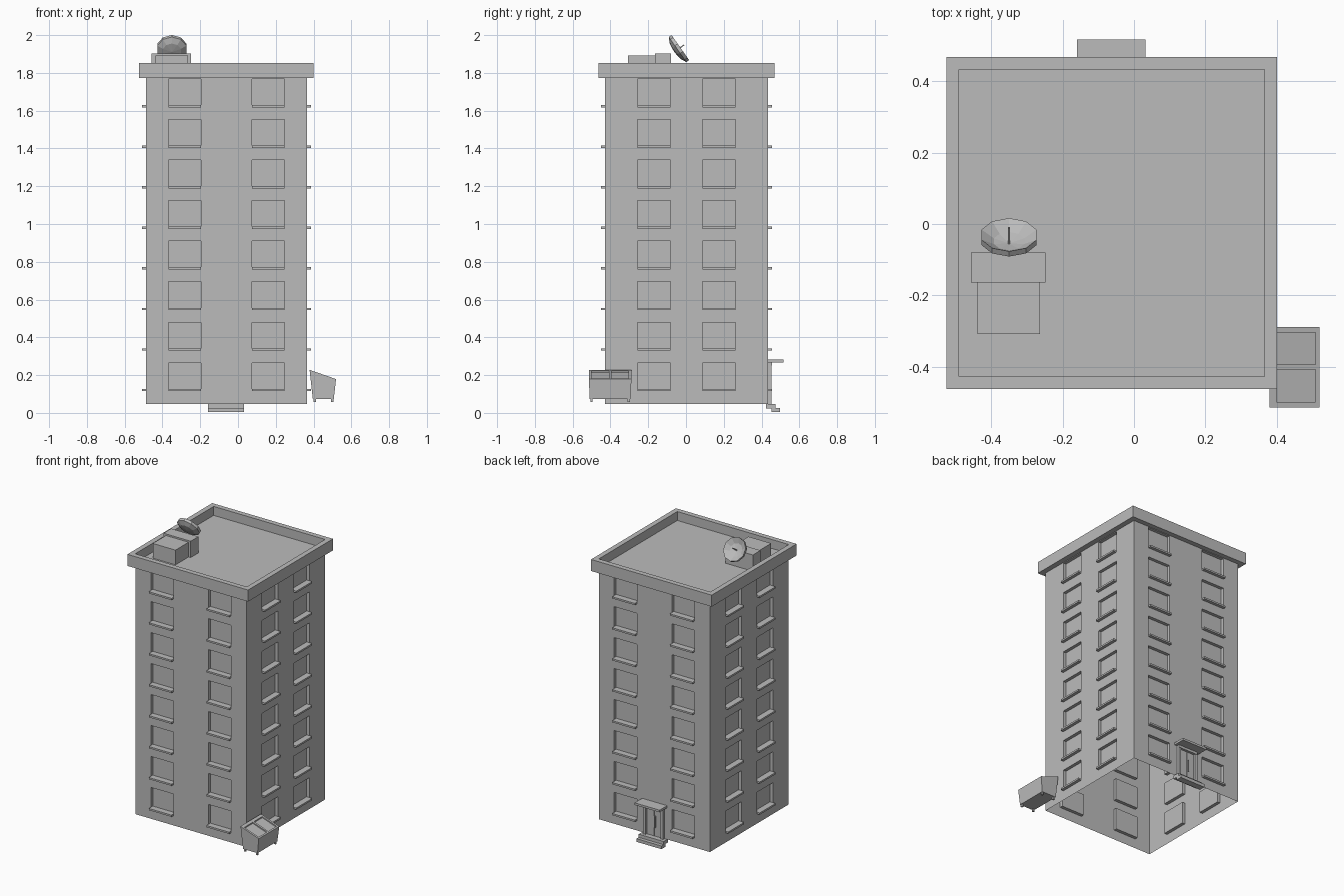
import bpy, bmesh
from math import radians, sin, cos, pi
from mathutils import Vector, Matrix

if "Cube" in bpy.data.objects:
    bpy.data.objects.remove(bpy.data.objects["Cube"])

COLOR = (0.5, 0.5, 0.5, 1)
grey = bpy.data.materials.new("plain_grey")
grey.use_nodes = True
grey.diffuse_color = COLOR
grey.node_tree.nodes["Principled BSDF"].inputs["Base Color"].default_value = COLOR


def finish(name, bm, recalc=True):
    bmesh.ops.remove_doubles(bm, verts=bm.verts, dist=1e-5)
    if recalc:
        bmesh.ops.recalc_face_normals(bm, faces=bm.faces)
    mesh = bpy.data.meshes.new(name)
    bm.to_mesh(mesh)
    bm.free()
    mesh.materials.append(grey)
    obj = bpy.data.objects.new(name, mesh)
    bpy.context.collection.objects.link(obj)
    return obj


def add_box(bm, x, y, z):
    """Add a box given its (min, max) range on each axis."""
    size = [b - a for a, b in (x, y, z)]
    mid = [(a + b) / 2 for a, b in (x, y, z)]
    m = Matrix.Translation(mid) @ Matrix.Diagonal((*size, 1))
    return bmesh.ops.create_cube(bm, size=1, matrix=m)["verts"]


def box(name, x, y, z):
    bm = bmesh.new()
    add_box(bm, x, y, z)
    return finish(name, bm)


def quad(bm, pts):
    return bm.faces.new([bm.verts.new(p) for p in pts])


# Tower walls: an open-bottomed shell with recessed windows, and sills
CX, CY = -0.061, 0.003
HALF_X, HALF_Y = 0.426, 0.4315
BASE, WALL_TOP = 0.048, 1.785
FLOORS, STEP, WIN_LOW, WIN_HIGH = 8, 0.2147, 0.117, 0.265
WIN_HALF, DEPTH = 0.087, 0.022
UP = Vector((0, 0, 1))

walls, sills = bmesh.new(), bmesh.new()
levels = [BASE]
for i in range(FLOORS):
    levels += [WIN_LOW + i * STEP, WIN_HIGH + i * STEP]
levels.append(WALL_TOP)

# outward direction, distance to wall, half width, window offset
sides = [((0, -1, 0), HALF_Y, HALF_X, 0.221), ((0, 1, 0), HALF_Y, HALF_X, 0.221),
         ((1, 0, 0), HALF_X, HALF_Y, 0.172), ((-1, 0, 0), HALF_X, HALF_Y, 0.172)]
for direction, dist, half, offset in sides:
    n = Vector(direction)
    t = UP.cross(n)

    def at(a, z, d=0):
        return Vector((CX, CY, 0)) + n * (dist + d) + t * a + UP * z

    cols = [-half, -offset - WIN_HALF, -offset + WIN_HALF,
            offset - WIN_HALF, offset + WIN_HALF, half]
    for c, (a0, a1) in enumerate(zip(cols, cols[1:])):
        for r, (z0, z1) in enumerate(zip(levels, levels[1:])):
            ring = [(a0, z0), (a1, z0), (a1, z1), (a0, z1)]
            if not (c % 2 and r % 2):
                quad(walls, [at(*p) for p in ring])
                continue
            quad(walls, [at(*p, -DEPTH) for p in ring])
            for p, q in zip(ring, ring[1:] + ring[:1]):
                quad(walls, [at(*p), at(*q), at(*q, -DEPTH), at(*p, -DEPTH)])
            lo, hi = at(a0, z0 - 0.002, -DEPTH), at(a1, z0 + 0.01, 0.021)
            add_box(sills, *[tuple(sorted(pair)) for pair in zip(lo, hi)])
finish("tower_walls", walls, recalc=False)
finish("window_sills", sills)

# Flat roof with a raised parapet
bm = bmesh.new()
add_box(bm, (-0.525, 0.401), (-0.462, 0.468), (1.772, 1.852))
top = max(bm.faces, key=lambda f: f.calc_center_median().z)
bmesh.ops.inset_region(bm, faces=[top], thickness=0.05)
hole = bmesh.ops.extrude_discrete_faces(bm, faces=[top])["faces"]
bmesh.ops.translate(bm, verts=hole[0].verts, vec=(0, 0, -0.062))
finish("roof_parapet", bm)

# Rooftop boxes
box("roof_unit_front", (-0.438, -0.264), (-0.308, -0.162), (1.788, 1.892))
box("roof_unit_back", (-0.457, -0.248), (-0.164, -0.08), (1.788, 1.903))

# Ten-sided dish: a closed profile turned round its axis, then tilted
profile = [(0, -0.03), (0.045, -0.022), (0.081, 0), (0.081, -0.018),
           (0.05, -0.034), (0, -0.04)]
bm = bmesh.new()
SIDES = 10
for i in range(SIDES):
    a, b = (2 * pi * (i + k) / SIDES for k in (0, 1))
    for (r0, s0), (r1, s1) in zip(profile, profile[1:]):
        pts = [(r0 * sin(a), r0 * cos(a), s0), (r1 * sin(a), r1 * cos(a), s1)]
        if r1:
            pts.append((r1 * sin(b), r1 * cos(b), s1))
        if r0:
            pts.append((r0 * sin(b), r0 * cos(b), s0))
        quad(bm, pts)
tilt = Matrix.Translation((-0.35, -0.03, 1.934)) @ Matrix.Rotation(radians(-55), 4, "X")
dish = finish("satellite_dish", bm)
dish.matrix_world = tilt
feed = box("dish_feed", (-0.003, 0.003), (-0.003, 0.003), (-0.032, 0.025))
feed.matrix_world = tilt

# Back entrance: canopy, frame, double door and steps
DX, WALL_Y = -0.064, CY + HALF_Y
PORCH = (DX - 0.096, DX + 0.096)
box("door_canopy", PORCH, (WALL_Y - 0.01, 0.517), (0.267, 0.282))
bm = bmesh.new()
add_box(bm, (DX - 0.076, DX + 0.076), (WALL_Y - 0.01, 0.455), (0.25, 0.267))
for s in (-1, 1):
    add_box(bm, tuple(sorted((DX + s * 0.058, DX + s * 0.076))),
            (WALL_Y - 0.01, 0.452), (BASE, 0.25))
finish("door_frame", bm)
for side, s in (("left", 1), ("right", -1)):
    box("door_leaf_" + side, tuple(sorted((DX + s * 0.001, DX + s * 0.058))),
        (WALL_Y - 0.005, WALL_Y + 0.004), (BASE, 0.25))
box("door_handle", (DX - 0.012, DX - 0.006), (WALL_Y, 0.448), (0.11, 0.19))
box("upper_step", PORCH, (WALL_Y - 0.01, 0.473), (0.024, BASE))
box("lower_step", PORCH, (0.453, 0.497), (0.004, 0.026))

# Waste bin: tapered body with sloping top and two sunken lids
BX, BY = (0.379, 0.519), (-0.514, -0.289)


def slope(x):
    return 0.228 - (x - BX[0]) * 0.35


bm = bmesh.new()
xs = [BX[0], 0.399, 0.508, BX[1]]
ys = [BY[0], -0.499, -0.408, -0.394, -0.304, BY[1]]
foot = [(0.396, BY[0] + 0.004), (0.507, BY[0] + 0.004),
        (0.507, BY[1] - 0.004), (0.396, BY[1] - 0.004)]
rim = [(BX[0], BY[0]), (BX[1], BY[0]), (BX[1], BY[1]), (BX[0], BY[1])]
quad(bm, [(x, y, 0.074) for x, y in foot])
for i in range(4):
    j = (i + 1) % 4
    quad(bm, [(*foot[i], 0.074), (*foot[j], 0.074),
              (*rim[j], slope(rim[j][0])), (*rim[i], slope(rim[i][0]))])
for i, (x0, x1) in enumerate(zip(xs, xs[1:])):
    for j, (y0, y1) in enumerate(zip(ys, ys[1:])):
        ring = [(x0, y0), (x1, y0), (x1, y1), (x0, y1)]
        if not (i == 1 and j % 2):
            quad(bm, [(x, y, slope(x)) for x, y in ring])
            continue
        quad(bm, [(x, y, slope(x) - 0.008) for x, y in ring])
        for (px, py), (qx, qy) in zip(ring, ring[1:] + ring[:1]):
            quad(bm, [(px, py, slope(px)), (qx, qy, slope(qx)),
                      (qx, qy, slope(qx) - 0.008), (px, py, slope(px) - 0.008)])
finish("waste_bin", bm)
bm = bmesh.new()
for x in (0.406, 0.499):
    for y in (BY[0] + 0.014, BY[1] - 0.014):
        add_box(bm, (x - 0.006, x + 0.006), (y - 0.006, y + 0.006), (0.057, 0.078))
finish("bin_feet", bm)
